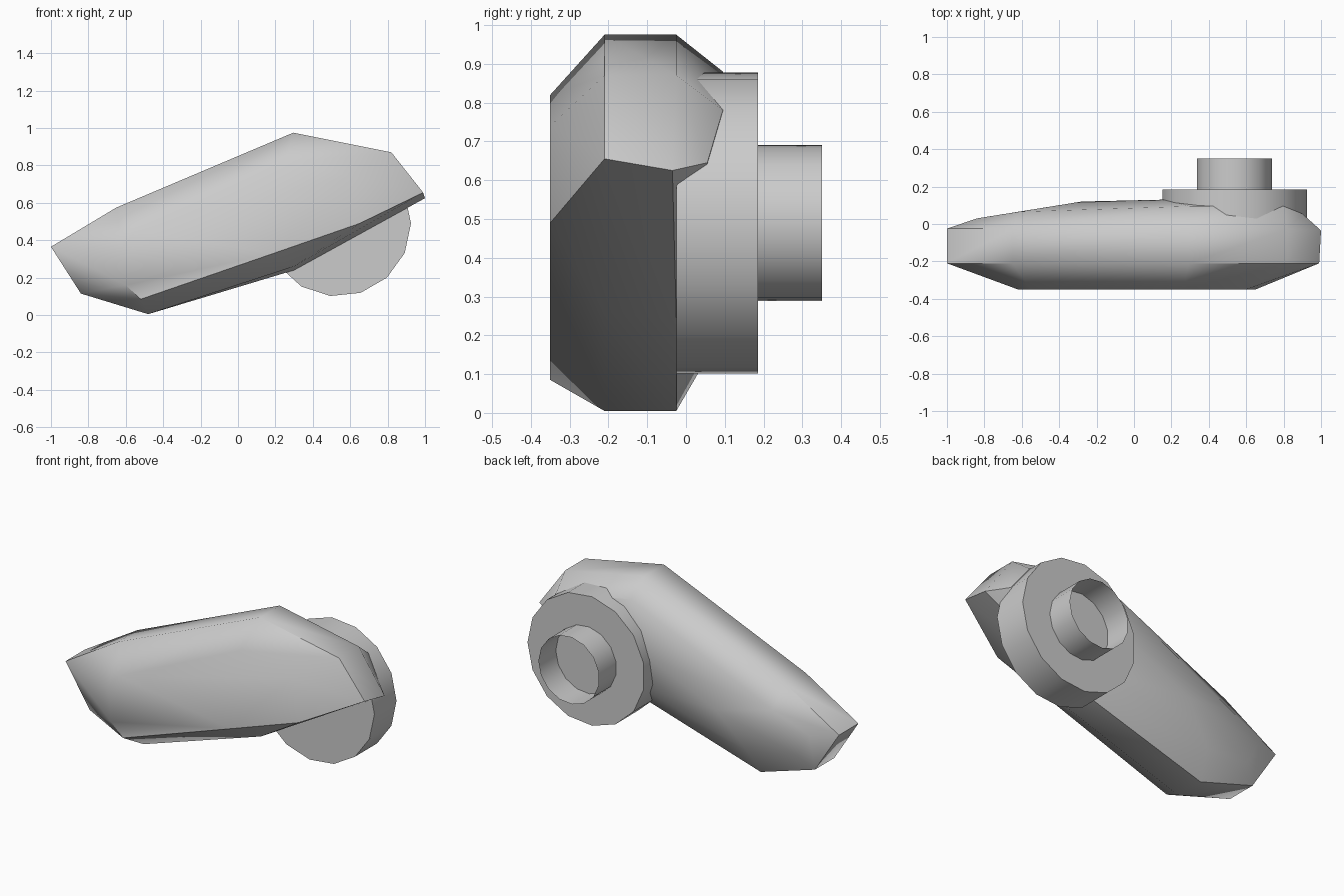
import bpy, bmesh, math

if "Cube" in bpy.data.objects:
    bpy.data.objects.remove(bpy.data.objects["Cube"])


def finish(bm, name, angle):
    me = bpy.data.meshes.new(name)
    bm.to_mesh(me)
    bm.free()
    ob = bpy.data.objects.new(name, me)
    bpy.context.collection.objects.link(ob)
    bpy.ops.object.select_all(action='DESELECT')
    ob.select_set(True)
    bpy.context.view_layer.objects.active = ob
    bpy.ops.object.shade_smooth_by_angle(angle=math.radians(angle))
    return ob


# Angled body: four matching outlines lofted from front to back
outer = [(-1, .365), (-.65, .575), (.295, .975), (.82, .87),
         (.99, .655), (.3, .26), (-.48, .005), (-.84, .115)]
inset = [(-.62, .36), (-.55, .45), (.26, .82), (.6, .74),
         (.65, .49), (.19, .33), (-.52, .085), (-.6, .16)]
front = [(x, -.35, z) for x, z in inset]
side = [(x, -.21, z) for x, z in outer]
rear = [(x, -.025, z) for x, z in outer]
rear[4] = (1, -.035, .625)
rear[5] = (.3, -.025, .24)
back = [(-.84, .03, .34), (-.62, .065, .45), (.3, .095, .88), (.8, .095, .78),
        (.9, .055, .645), (.25, .08, .36), (-.45, .065, .16), (-.76, .03, .2)]

bm = bmesh.new()
rings = [[bm.verts.new(p) for p in ring] for ring in (front, side, rear, back)]
for r0, r1 in zip(rings, rings[1:]):
    for i in range(8):
        j = (i + 1) % 8
        bm.faces.new((r0[i], r0[j], r1[j], r1[i]))
bm.faces.new(rings[0])
# raised ridge on the back
a, b, c, d, e, f, g, h = rings[3]
p = bm.verts.new((-.28, .12, .38))
q = bm.verts.new((.15, .13, .58))
for face in ((a, b, p), (b, c, q, p), (c, d, q), (d, e, q), (e, f, q),
             (f, g, p, q), (g, h, p), (h, a, p)):
    bm.faces.new(face)
bmesh.ops.recalc_face_normals(bm, faces=bm.faces)
finish(bm, "body", 46)


# Round mount parts, axis along y
def drum(name, r, y0, y1, capped):
    bm = bmesh.new()
    n = 15
    lo, hi = [[bm.verts.new((.535 + r * math.cos(i * math.tau / n), y,
                             .49 + r * math.sin(i * math.tau / n)))
               for i in range(n)] for y in (y0, y1)]
    for i in range(n):
        j = (i + 1) % n
        bm.faces.new((lo[i], hi[i], hi[j], lo[j]))
    if capped:
        bm.faces.new(lo)
        bm.faces.new(hi[::-1])
    bmesh.ops.recalc_face_normals(bm, faces=bm.faces)
    finish(bm, name, 35)


drum("mount_disc", .39, -.025, .185, True)
drum("mount_tube", .202, .185, .35, False)
